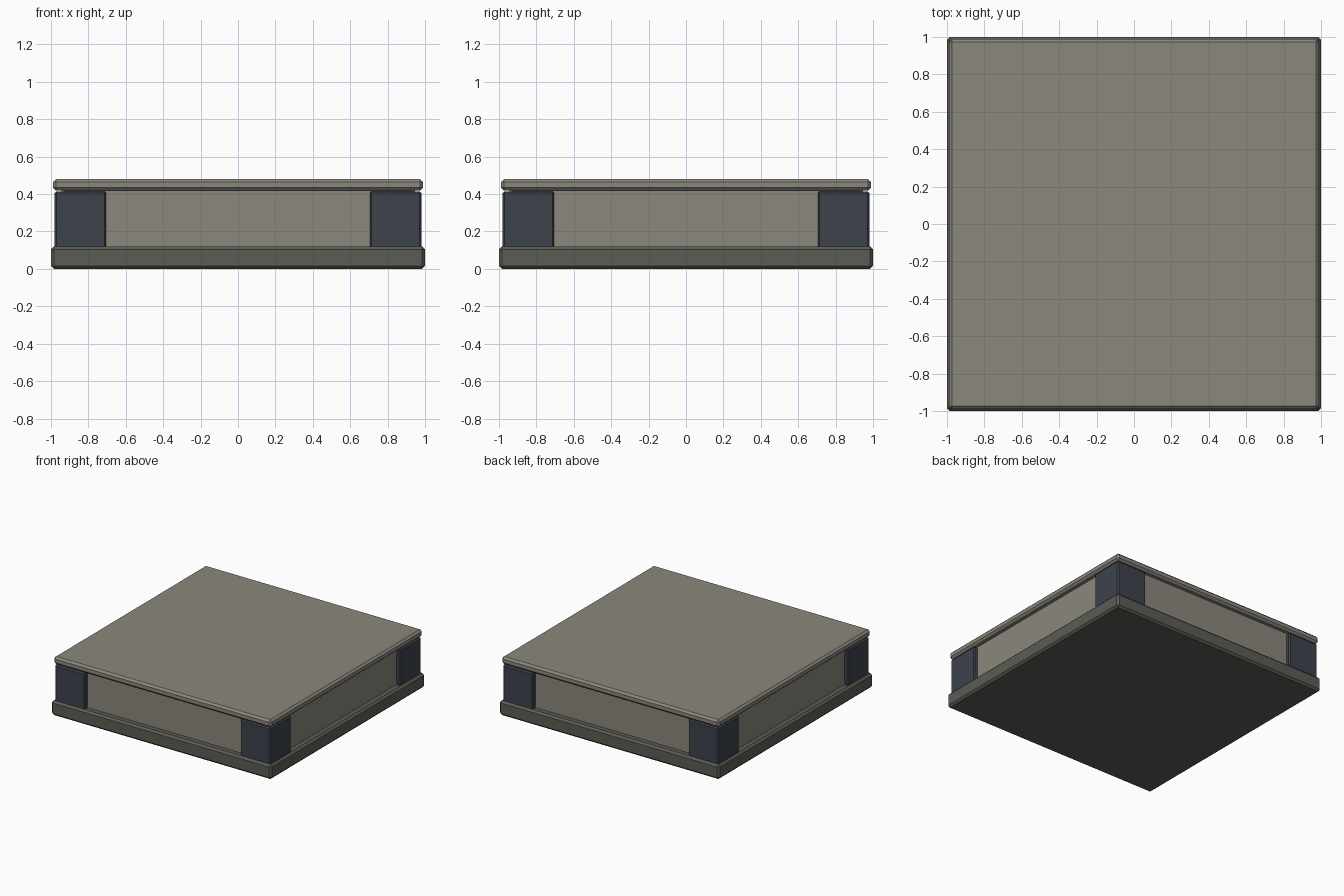
import bpy

if "Cube" in bpy.data.objects:
    bpy.data.objects.remove(bpy.data.objects["Cube"])


def material(name, color):
    m = bpy.data.materials.new(name)
    m.diffuse_color = (*color, 1.0)
    m.use_nodes = True
    m.node_tree.nodes["Principled BSDF"].inputs["Base Color"].default_value = m.diffuse_color
    return m


stone = material("warm_grey_stone", (0.26, 0.245, 0.205))
dark_stone = material("dark_grey_stone", (0.107, 0.107, 0.092))
slate = material("blue_slate", (0.047, 0.056, 0.073))


def chamfered_box(name, low, high, chamfer, mat):
    """Box between two corners with a single flat chamfer on every edge."""
    centre = [(a + b) / 2 for a, b in zip(low, high)]
    bpy.ops.mesh.primitive_cube_add(size=1, location=centre)
    ob = bpy.context.object
    ob.name = name
    ob.scale = [b - a for a, b in zip(low, high)]
    bpy.ops.object.transform_apply(location=False, rotation=False, scale=True)
    bevel = ob.modifiers.new("chamfer", 'BEVEL')
    bevel.width = chamfer
    bevel.segments = 1
    ob.data.materials.append(mat)
    return ob


# Stacked slabs: base, recessed body and top plate
chamfered_box("base_slab", (-1, -1, 0), (1, 1, 0.12), 0.016, dark_stone)
chamfered_box("body", (-0.945, -0.945, 0.10), (0.945, 0.945, 0.44), 0.02, stone)
chamfered_box("top_plate", (-0.988, -0.988, 0.418), (0.988, 0.988, 0.48), 0.016, stone)

# Four corner blocks standing proud of the body and sunk into the base
for side, x in (("left", -0.8425), ("right", 0.8425)):
    for end, y in (("front", -0.8425), ("back", 0.8425)):
        h = 0.1375
        chamfered_box(f"corner_block_{end}_{side}", (x - h, y - h, 0.004),
                      (x + h, y + h, 0.415), 0.01, slate)
